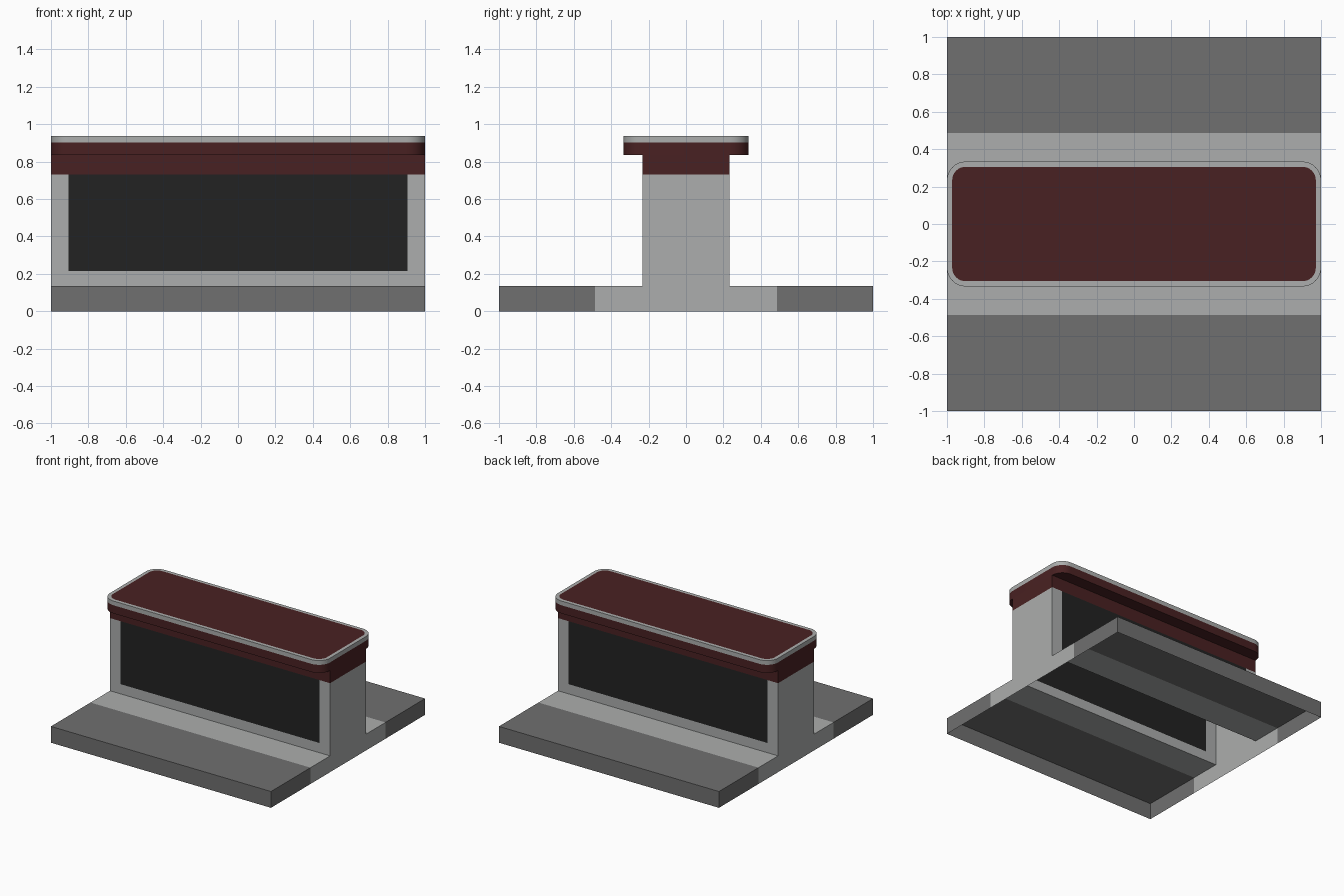
import bpy, bmesh, math

if "Cube" in bpy.data.objects:
    bpy.data.objects.remove(bpy.data.objects["Cube"])

def material(name, rgb):
    m = bpy.data.materials.new(name)
    lin = [((c / 255 + 0.055) / 1.055) ** 2.4 for c in rgb]
    m.diffuse_color = (*lin, 1)
    m.use_nodes = True
    m.node_tree.nodes["Principled BSDF"].inputs["Base Color"].default_value = m.diffuse_color
    return m

MATS = [material("light_grey", (172, 174, 173)), material("dark_grey", (112, 112, 112)),
        material("dark_red", (73, 33, 34)), material("black", (34, 34, 34))]
LIGHT, DARK, RED, BLACK = range(4)

def finish(name, bm):
    bmesh.ops.remove_doubles(bm, verts=bm.verts, dist=1e-5)
    me = bpy.data.meshes.new(name)
    bm.to_mesh(me)
    bm.free()
    for m in MATS:
        me.materials.append(m)
    ob = bpy.data.objects.new(name, me)
    bpy.context.collection.objects.link(ob)
    return ob

def quad(bm, pts, mat):
    f = bm.faces.new([bm.verts.new(p) for p in pts])
    f.material_index = mat

BASE_Z, PANEL_Z, RED_Z, LIP_Z, RIM_Z, TOP_Z = 0.134, 0.214, 0.731, 0.835, 0.902, 0.937
BODY_Y, STRIP_Y, PANEL_X = 0.233, 0.487, 0.905

# base: hollow shell, open underneath and under the body
bm = bmesh.new()
ys = [-1, -STRIP_Y, -BODY_Y, BODY_Y, STRIP_Y, 1]
for a, b in zip(ys, ys[1:]):
    mat = DARK if max(abs(a), abs(b)) > 0.9 else LIGHT
    if a != -BODY_Y:
        quad(bm, [(-1, a, BASE_Z), (1, a, BASE_Z), (1, b, BASE_Z), (-1, b, BASE_Z)], mat)
    quad(bm, [(1, a, 0), (1, b, 0), (1, b, BASE_Z), (1, a, BASE_Z)], mat)
    quad(bm, [(-1, b, 0), (-1, a, 0), (-1, a, BASE_Z), (-1, b, BASE_Z)], mat)
for s in (-1, 1):
    quad(bm, [(s, s, 0), (-s, s, 0), (-s, s, BASE_Z), (s, s, BASE_Z)], DARK)
finish("base", bm)

# body: four walls, with flush black panels on front and back and a red band on top
bm = bmesh.new()
xs = [-1, -PANEL_X, PANEL_X, 1]
zs = [BASE_Z, PANEL_Z, RED_Z, LIP_Z]
for s in (-1, 1):
    for z0, z1 in zip(zs, zs[1:]):
        wall = RED if z0 == RED_Z else LIGHT
        for a, b in zip(xs, xs[1:]):
            mat = BLACK if z0 == PANEL_Z and a == -PANEL_X else wall
            y = s * BODY_Y
            l, r = (a, b) if s < 0 else (b, a)
            quad(bm, [(l, y, z0), (r, y, z0), (r, y, z1), (l, y, z1)], mat)
        quad(bm, [(s, -s * BODY_Y, z0), (s, s * BODY_Y, z0),
                  (s, s * BODY_Y, z1), (s, -s * BODY_Y, z1)], wall)
finish("body", bm)

# top slab: rounded rectangle, red edge, grey rim and red inset top
def ring(bm, inset, z):
    rad, verts = 0.1 - inset, []
    for k, (sx, sy) in enumerate([(1, 1), (-1, 1), (-1, -1), (1, -1)]):
        for i in range(9):
            t = math.pi / 2 * (k + i / 8)
            verts.append(bm.verts.new((sx * 0.9 + rad * math.cos(t),
                                       sy * 0.234 + rad * math.sin(t), z)))
    return verts

bm = bmesh.new()
rings = [ring(bm, 0, LIP_Z), ring(bm, 0, RIM_Z), ring(bm, 0, TOP_Z), ring(bm, 0.028, TOP_Z)]
for lo, hi, mat in zip(rings, rings[1:], (RED, LIGHT, LIGHT)):
    n = len(lo)
    for i in range(n):
        j = (i + 1) % n
        bm.faces.new((lo[i], lo[j], hi[j], hi[i])).material_index = mat
bm.faces.new(rings[-1]).material_index = RED
bm.faces.new(rings[0][::-1]).material_index = RED
slab = finish("top_slab", bm)
bpy.context.view_layer.objects.active = slab
slab.select_set(True)
bpy.ops.object.shade_smooth_by_angle(angle=math.radians(30))
